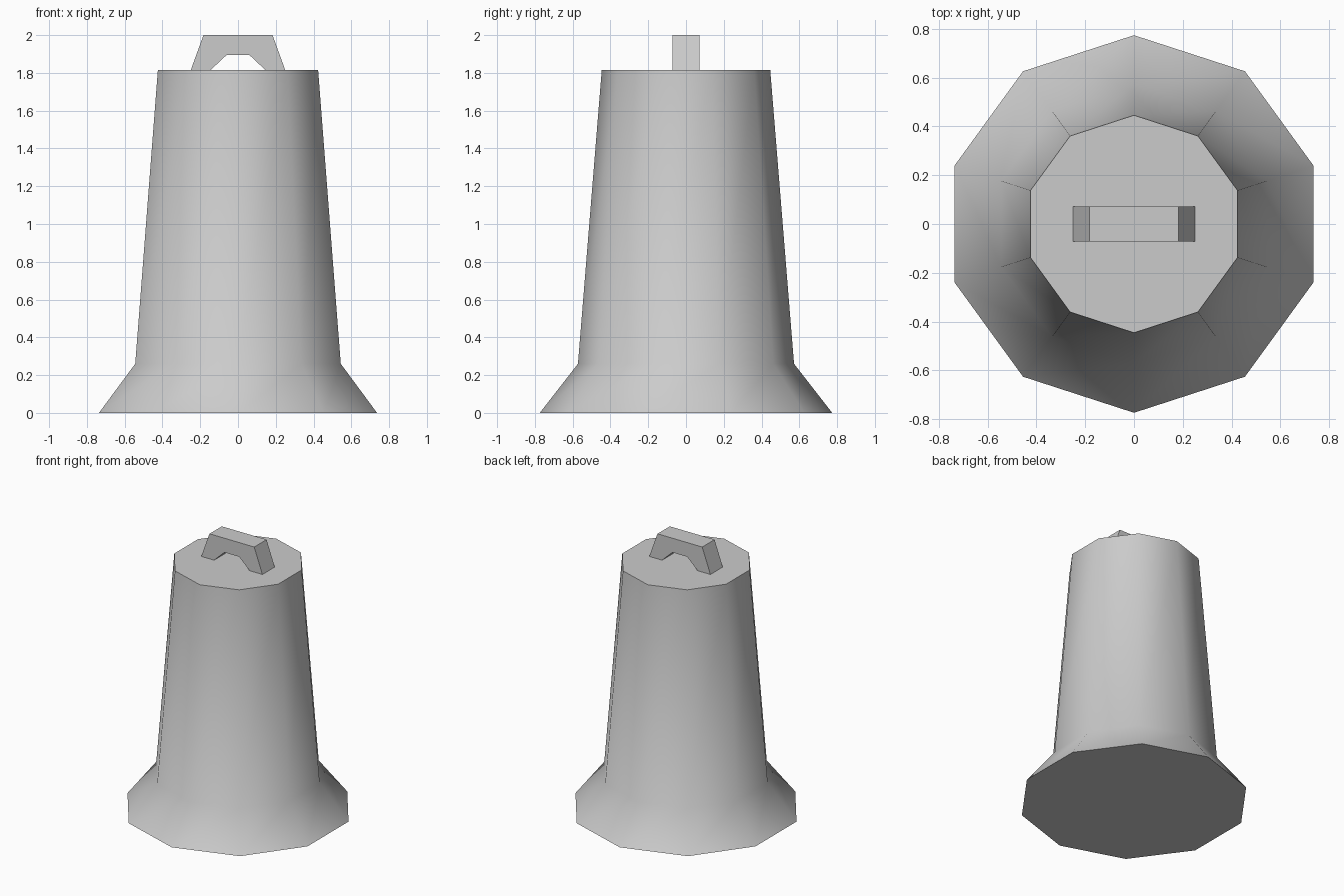
import bpy, bmesh, math

if "Cube" in bpy.data.objects:
    bpy.data.objects.remove(bpy.data.objects["Cube"])

SIDES = 10


def make_object(name, bm):
    bmesh.ops.recalc_face_normals(bm, faces=bm.faces)
    mesh = bpy.data.meshes.new(name)
    bm.to_mesh(mesh)
    bm.free()
    obj = bpy.data.objects.new(name, mesh)
    bpy.context.collection.objects.link(obj)
    return obj


# Bell body: ten-sided rings of (radius, height), closed at both ends
bm = bmesh.new()
rings = []
for r, z in [(0.774, 0), (0.572, 0.26), (0.446, 1.815)]:
    angles = [math.pi / 2 + 2 * math.pi * i / SIDES for i in range(SIDES)]
    rings.append([bm.verts.new((r * math.cos(a), r * math.sin(a), z)) for a in angles])
for low, high in zip(rings, rings[1:]):
    for i in range(SIDES):
        j = (i + 1) % SIDES
        bm.faces.new((low[i], low[j], high[j], high[i]))
bm.faces.new(rings[0])
bm.faces.new(rings[-1])
body = make_object("bell_body", bm)

# Smooth walls with crisp rims
bpy.context.view_layer.objects.active = body
body.select_set(True)
bpy.ops.object.shade_smooth_by_angle(angle=math.radians(60))

# Top handle: arched half profile mirrored in x, then extruded in y
half = [(0.25, 1.815), (0.183, 2.0)]
inner = [(0.06, 1.895), (0.145, 1.815)]
profile = half + [(-x, z) for x, z in reversed(half)]
profile += [(-x, z) for x, z in reversed(inner)] + inner
bm = bmesh.new()
face = bm.faces.new([bm.verts.new((x, -0.072, z)) for x, z in profile])
ext = bmesh.ops.extrude_face_region(bm, geom=[face], use_keep_orig=True)
moved = [g for g in ext["geom"] if isinstance(g, bmesh.types.BMVert)]
bmesh.ops.translate(bm, verts=moved, vec=(0, 0.144, 0))
make_object("top_handle", bm)
